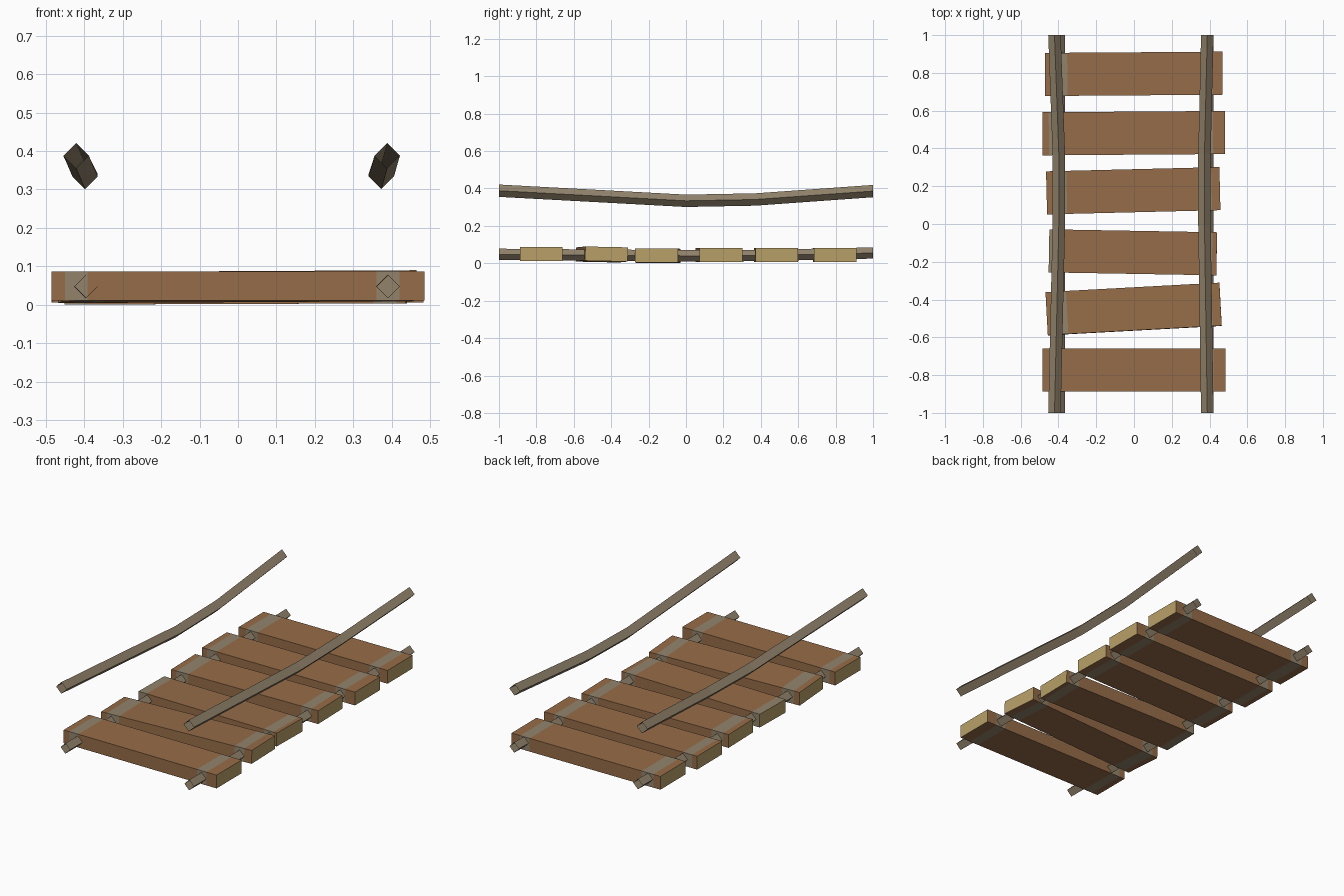
import bpy, bmesh, math
from mathutils import Matrix, Euler, Vector

if "Cube" in bpy.data.objects:
    bpy.data.objects.remove(bpy.data.objects["Cube"])


def material(name, rgb):
    m = bpy.data.materials.new(name)
    m.diffuse_color = (*rgb, 1)
    m.use_nodes = True
    m.node_tree.nodes["Principled BSDF"].inputs["Base Color"].default_value = m.diffuse_color
    return m


WOOD = material("brown wood", (0.305, 0.150, 0.065))
ROPE = material("grey rope", (0.290, 0.230, 0.150))
CUT = material("pale cut wood", (0.479, 0.352, 0.138))


def add_object(name, bm, mats):
    mesh = bpy.data.meshes.new(name)
    bm.to_mesh(mesh)
    bm.free()
    for m in mats:
        mesh.materials.append(m)
    ob = bpy.data.objects.new(name, mesh)
    bpy.context.collection.objects.link(ob)
    return ob


def plank(name, loc, length, angles, bands):
    """Box with pale ends and rope-coloured bands wrapped around it."""
    bm = bmesh.new()
    bmesh.ops.create_cube(bm, size=1, matrix=Matrix.Diagonal((length, 0.228, 0.076, 1)))
    for x in (x for band in bands for x in band):
        bmesh.ops.bisect_plane(bm, geom=bm.verts[:] + bm.edges[:] + bm.faces[:],
                               plane_co=(x, 0, 0), plane_no=(1, 0, 0))
    for f in bm.faces:
        x = f.calc_center_median().x
        if abs(f.normal.x) > 0.9:
            f.material_index = 2
        elif any(a < x < b for a, b in bands):
            f.material_index = 1
    turn = Euler([math.radians(a) for a in angles]).to_matrix().to_4x4()
    bm.transform(Matrix.Translation(loc) @ turn)
    add_object(name, bm, (WOOD, ROPE, CUT))


def rope(name, points, r=0.033):
    """Open-ended diamond-section tube running along y."""
    bm = bmesh.new()
    rings = [[bm.verts.new(Vector(p) + Vector(d) * r)
              for d in ((1, 0, 0), (0, 0, 1), (-1, 0, 0), (0, 0, -1))] for p in points]
    for a, b in zip(rings, rings[1:]):
        for i in range(4):
            j = (i + 1) % 4
            bm.faces.new((a[i], a[j], b[j], b[i]))
    bm.normal_update()
    # make the walls face outward
    f = next(iter(bm.faces))
    if f.normal.x < 0:
        bmesh.ops.reverse_faces(bm, faces=bm.faces[:])
    add_object(name, bm, (ROPE,))


# planks: centre, length, rotation in degrees, wrap style
NEAR = ((-0.45, -0.392), (0.36, 0.42))
FAR = ((-0.425, -0.352), (0.355, 0.415))
planks = [
    ((0, -0.773, 0.049), 0.97, (0, 0, 0), NEAR),
    ((-0.002, -0.45, 0.047), 0.922, (-1.2, -0.3, 3.1), FAR),
    ((-0.006, -0.15, 0.040), 0.888, (0, -0.2, -1.0), NEAR),
    ((-0.004, 0.176, 0.044), 0.918, (0, 0, 1.4), FAR),
    ((-0.001, 0.481, 0.044), 0.966, (0, 0, 0.4), NEAR),
    ((-0.001, 0.795, 0.045), 0.94, (0, 0, 0.4), FAR),
]
for n, args in enumerate(planks, 1):
    plank(f"plank_{n}", *args)

# sagging ropes under the deck and at hand height
for side, low, end, mid in (("left", -0.395, -0.421, -0.398), ("right", 0.390, 0.388, 0.373)):
    rope(f"deck_rope_{side}", [(low, -1, 0.048), (low, 0, 0.040),
                               (low, 0.37, 0.041), (low, 1, 0.055)], 0.03)
    rope(f"hand_rope_{side}", [(end, -1, 0.388), (mid, 0, 0.334),
                               (mid, 0.37, 0.341), (end, 1, 0.386)])
